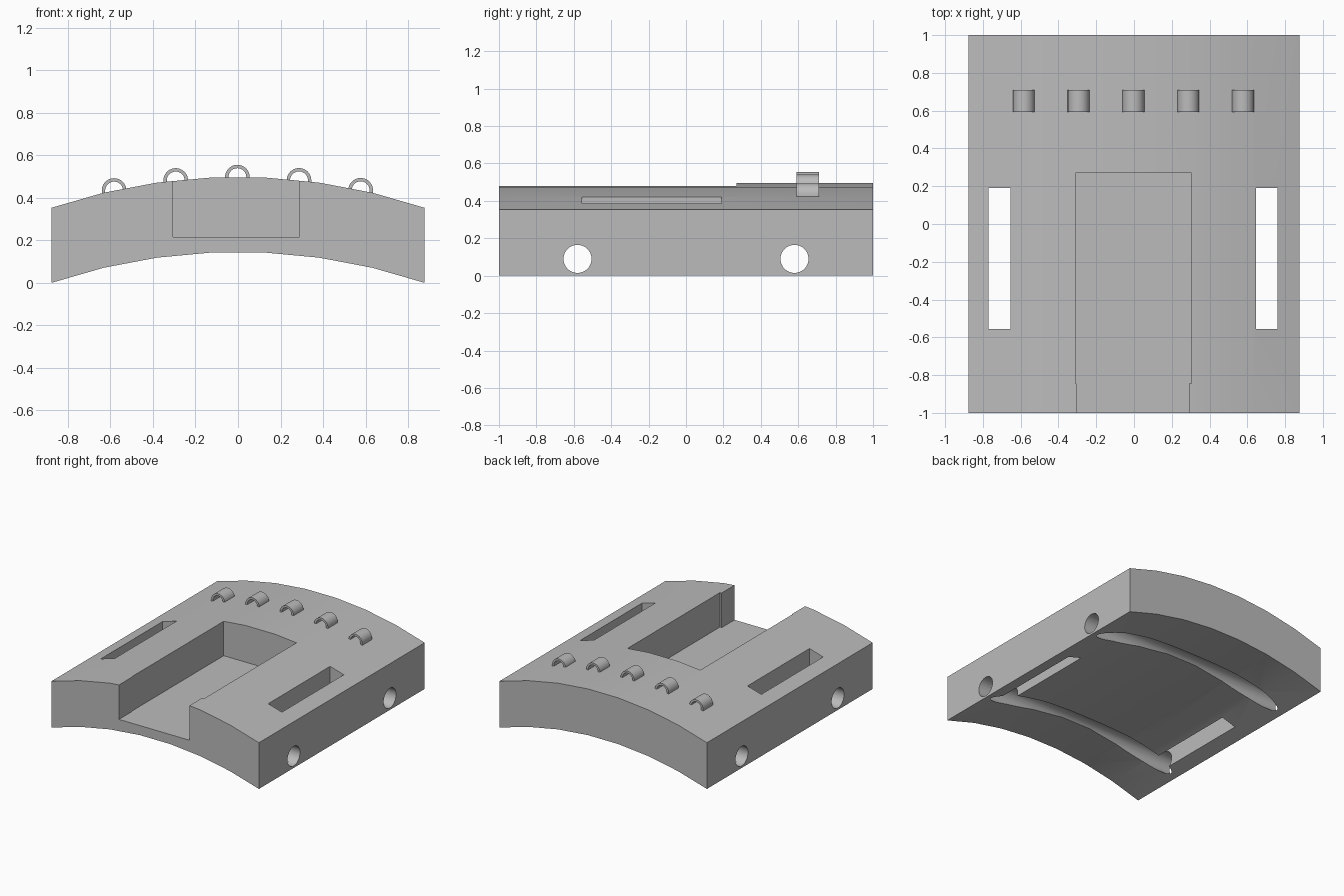
import bpy, bmesh, math

cube = bpy.data.objects.get("Cube")
if cube:
    bpy.data.objects.remove(cube, do_unlink=True)

grey = bpy.data.materials.new("plain_grey")
grey.use_nodes = True
colour = (0.5, 0.5, 0.5, 1)
grey.diffuse_color = colour
grey.node_tree.nodes["Principled BSDF"].inputs["Base Color"].default_value = colour


def extrude_profile(name, points, y0, y1):
    """Solid made by sweeping an x-z outline from y0 to y1."""
    bm = bmesh.new()
    face = bm.faces.new([bm.verts.new((x, y0, z)) for x, z in points])
    out = bmesh.ops.extrude_face_region(bm, geom=[face])
    moved = [v for v in out["geom"] if isinstance(v, bmesh.types.BMVert)]
    bmesh.ops.translate(bm, verts=moved, vec=(0, y1 - y0, 0))
    bmesh.ops.recalc_face_normals(bm, faces=bm.faces)
    mesh = bpy.data.meshes.new(name)
    bm.to_mesh(mesh)
    bm.free()
    mesh.materials.append(grey)
    obj = bpy.data.objects.new(name, mesh)
    bpy.context.collection.objects.link(obj)
    return obj


def box(name, x0, x1, y0, y1, z0, z1):
    return extrude_profile(name, [(x0, z0), (x1, z0), (x1, z1), (x0, z1)], y0, y1)


def smooth(obj):
    bpy.ops.object.select_all(action="DESELECT")
    obj.select_set(True)
    bpy.context.view_layer.objects.active = obj
    bpy.ops.object.shade_smooth_by_angle(angle=math.radians(30))


def cut(obj, cutter):
    cutter.hide_render = True
    mod = obj.modifiers.new("cut", "BOOLEAN")
    mod.operation, mod.solver, mod.object = "DIFFERENCE", "EXACT", cutter
    bpy.context.view_layer.objects.active = obj
    bpy.ops.object.modifier_apply(modifier=mod.name)
    bpy.data.objects.remove(cutter, do_unlink=True)


# Curved plate: one arc, repeated at a constant height
half_width, rise, thickness, segments = 0.877, 0.145, 0.353, 7
radius = (half_width ** 2 + rise ** 2) / (2 * rise)
sweep = math.asin(half_width / radius)
arc = []
for i in range(segments + 1):
    a = sweep * (2 * i / segments - 1)
    arc.append((radius * math.sin(a), radius * (math.cos(a) - math.cos(sweep))))
outline = arc + [(x, z + thickness) for x, z in reversed(arc)]
body = extrude_profile("curved_plate", outline, -1, 1)

# Open-fronted pocket, slightly narrower at its mouth
cut(body, box("pocket_cutter", -0.31, 0.305, -0.845, 0.27, 0.215, 0.8))
cut(body, box("mouth_cutter", -0.305, 0.29, -1.1, -0.8, 0.215, 0.8))

# Strap slots through the plate
for x in (-0.711, 0.703):
    cut(body, box("slot_cutter", x - 0.058, x + 0.058, -0.557, 0.19, -0.2, 0.8))

# Cross holes, which break out as grooves under the arch
for y in (-0.58, 0.58):
    bpy.ops.mesh.primitive_cylinder_add(vertices=40, radius=0.075, depth=2.2,
                                        location=(0, y, 0.09),
                                        rotation=(0, math.pi / 2, 0))
    hole = bpy.context.object
    hole.data.materials.append(grey)
    cut(body, hole)
smooth(body)

# Row of cable loops across the back
outer, inner, leg, steps = 0.058, 0.042, 0.03, 20
for i in range(-2, 3):
    cx = 0.29 * i - 0.003
    cz = 0.555 - outer - (radius - math.sqrt(radius ** 2 - cx ** 2))
    angles = [math.pi * k / steps for k in range(steps + 1)]
    pts = [(cx + outer, cz - leg)]
    pts += [(cx + outer * math.cos(a), cz + outer * math.sin(a)) for a in angles]
    pts += [(cx - outer, cz - leg), (cx - inner, cz - leg)]
    pts += [(cx + inner * math.cos(a), cz + inner * math.sin(a)) for a in reversed(angles)]
    pts += [(cx + inner, cz - leg)]
    smooth(extrude_profile(f"cable_loop_{i + 3}", pts, 0.592, 0.71))
